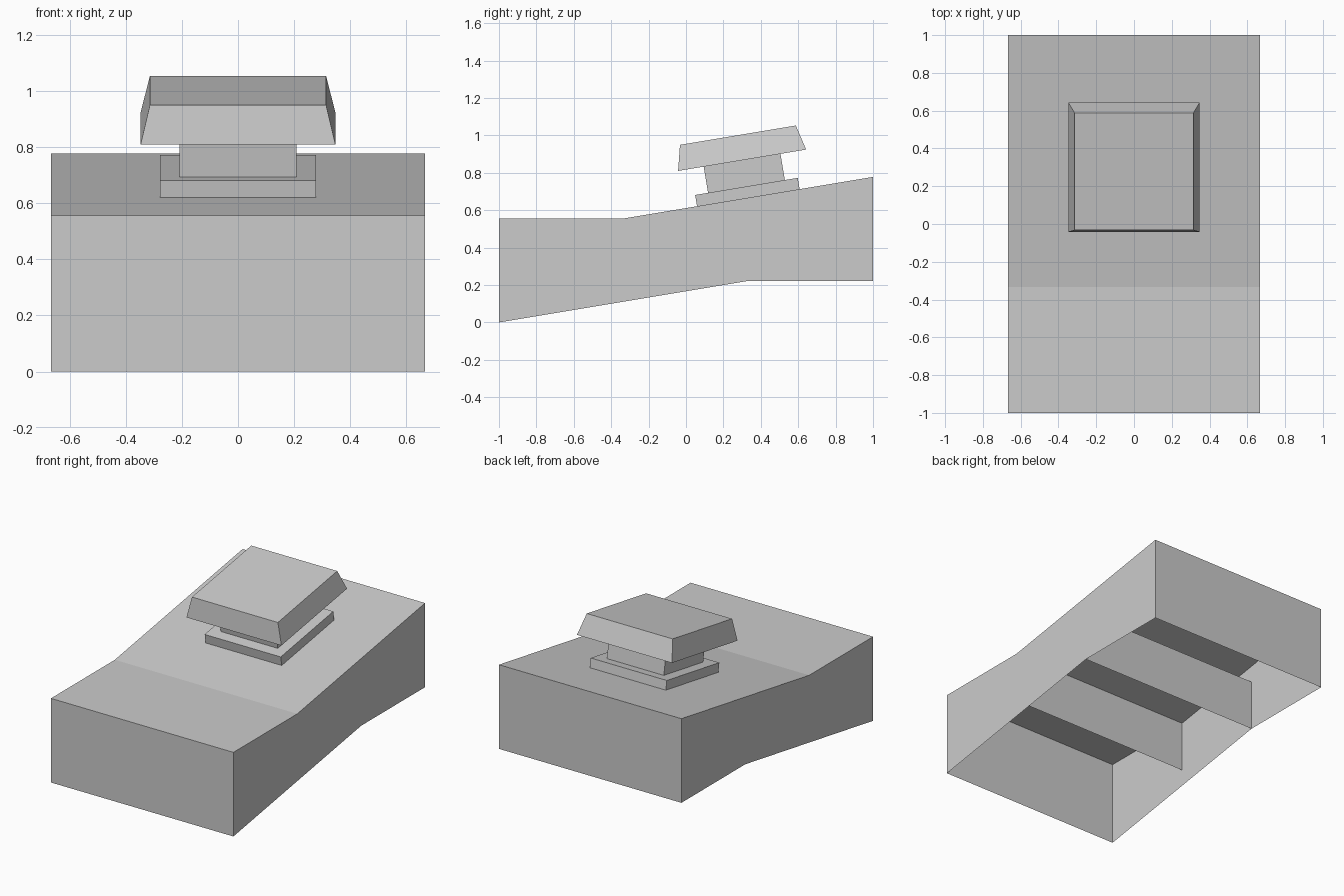
import bpy, bmesh, math
from mathutils import Matrix

if "Cube" in bpy.data.objects:
    bpy.data.objects.remove(bpy.data.objects["Cube"])

W = 2 / 3                       # half width of the housing
T = 1 / 3                       # position of the bends and ribs
TILT = math.atan(1 / 6)         # slope of the upper deck
SEAT = Matrix.Translation((0, T, 2 / 3)) @ Matrix.Rotation(TILT, 4, 'X')


def finish(name, bm, recalc=True):
    if recalc:
        bmesh.ops.recalc_face_normals(bm, faces=bm.faces)
    mesh = bpy.data.meshes.new(name)
    bm.to_mesh(mesh)
    bm.free()
    obj = bpy.data.objects.new(name, mesh)
    bpy.context.collection.objects.link(obj)
    return obj


def block(name, z0, z1, half_bottom, half_top):
    """Square block, optionally tapered, standing on the sloped deck."""
    bm = bmesh.new()
    bmesh.ops.create_cube(bm, size=2)
    for v in bm.verts:
        h = half_top if v.co.z > 0 else half_bottom
        v.co = (v.co.x * h, v.co.y * h, z1 if v.co.z > 0 else z0)
    finish(name, bm).matrix_world = SEAT


# Housing: open-bottomed thin shell extruded from the side profile
profile = [(-1, 0), (T, 2 / 9), (1, 2 / 9), (1, 7 / 9), (-T, 5 / 9), (-1, 5 / 9)]
bm = bmesh.new()
right = [bm.verts.new((W, y, z)) for y, z in profile]
left = [bm.verts.new((-W, y, z)) for y, z in profile]
bm.faces.new(right)
bm.faces.new(left[::-1])
for i in range(2, 6):           # back wall, slope, flat deck, front wall
    j = (i + 1) % 6
    bm.faces.new((right[i], left[i], left[j], right[j]))
finish("housing", bm)

# Cross ribs: single sheets under the deck
for name, y in (("front_rib", -T), ("back_rib", T)):
    bm = bmesh.new()
    bm.faces.new([bm.verts.new((x, y, z)) for x, z in
                  ((W, 2 / 9), (-W, 2 / 9), (-W, 5 / 9), (W, 5 / 9))])
    finish(name, bm, False)

# Button: base plate, stem and tapered cap
block("base_plate", 0, 0.061, 0.278, 0.278)
block("stem", 0.061, 0.203, 0.208, 0.208)
block("cap", 0.203, 0.339, 0.347, 0.314)
